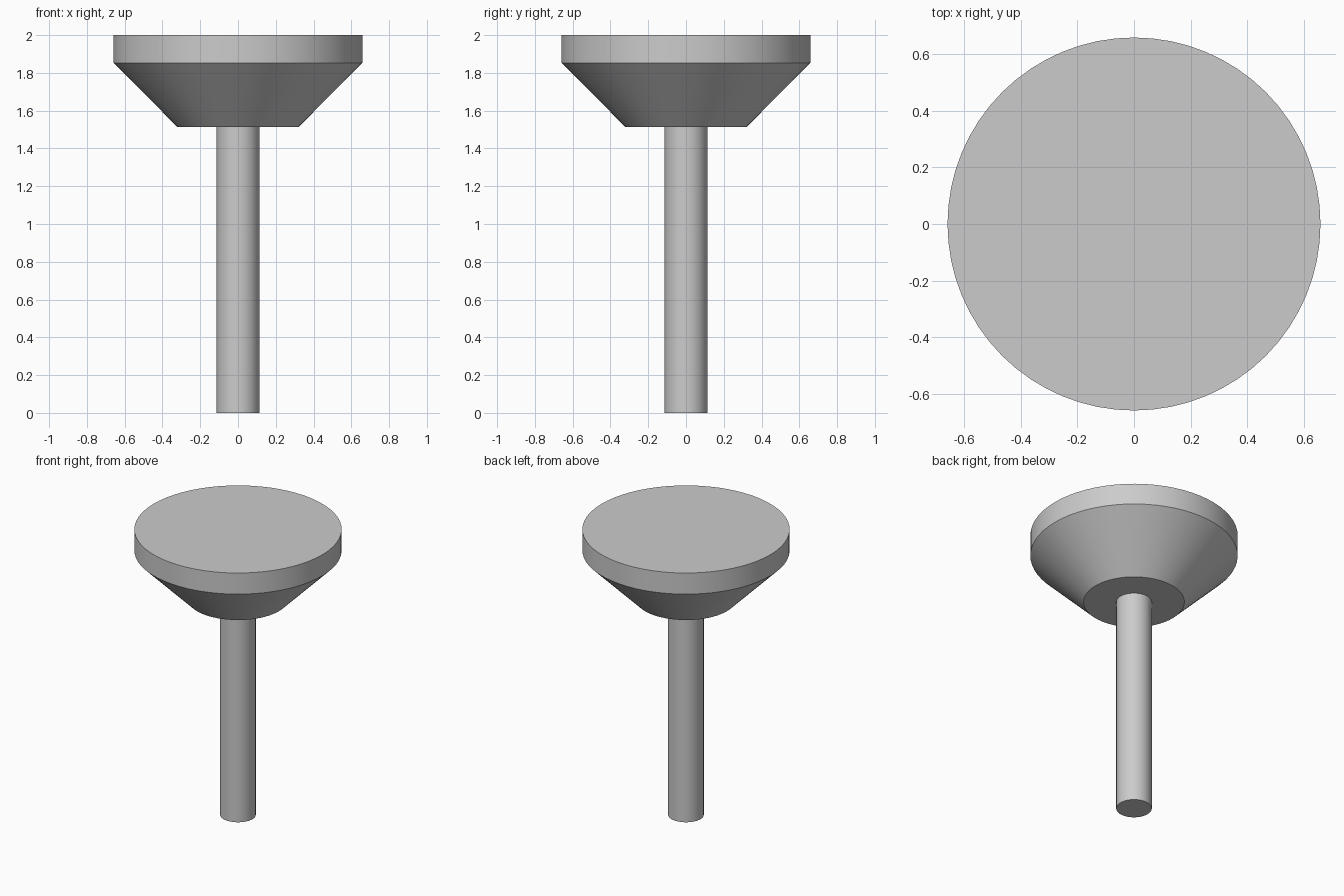
import bpy
import bmesh
import math
from mathutils import Matrix

cube = bpy.data.objects.get("Cube")
if cube:
    bpy.data.objects.remove(cube, do_unlink=True)

# Single plain grey
grey = bpy.data.materials.new("plain_grey")
grey.use_nodes = True
colour = (0.6, 0.6, 0.6, 1.0)
grey.diffuse_color = colour
grey.node_tree.nodes["Principled BSDF"].inputs["Base Color"].default_value = colour

SEGMENTS = 64


def turned_part(name, profile):
    """Spin (radius, height) points about z and cap both ends."""
    bm = bmesh.new()
    rings = []
    for radius, height in profile:
        ring = bmesh.ops.create_circle(bm, segments=SEGMENTS, radius=radius,
                                       matrix=Matrix.Translation((0, 0, height)))
        rings.append(ring["verts"])
    for low, high in zip(rings, rings[1:]):
        for i in range(SEGMENTS):
            j = (i + 1) % SEGMENTS
            bm.faces.new((low[i], low[j], high[j], high[i]))
    bm.faces.new(rings[0])
    bm.faces.new(rings[-1])
    bmesh.ops.recalc_face_normals(bm, faces=bm.faces)

    mesh = bpy.data.meshes.new(name)
    bm.to_mesh(mesh)
    bm.free()
    mesh.materials.append(grey)
    part = bpy.data.objects.new(name, mesh)
    bpy.context.collection.objects.link(part)

    bpy.ops.object.select_all(action="DESELECT")
    part.select_set(True)
    bpy.context.view_layer.objects.active = part
    bpy.ops.object.shade_smooth_by_angle(angle=math.radians(30))
    return part


# Straight round stem
turned_part("stem", [(0.113, 0), (0.113, 1.513)])

# Flared head with an upright rim and flat top
turned_part("head", [(0.32, 1.513), (0.658, 1.852), (0.658, 2.0)])
